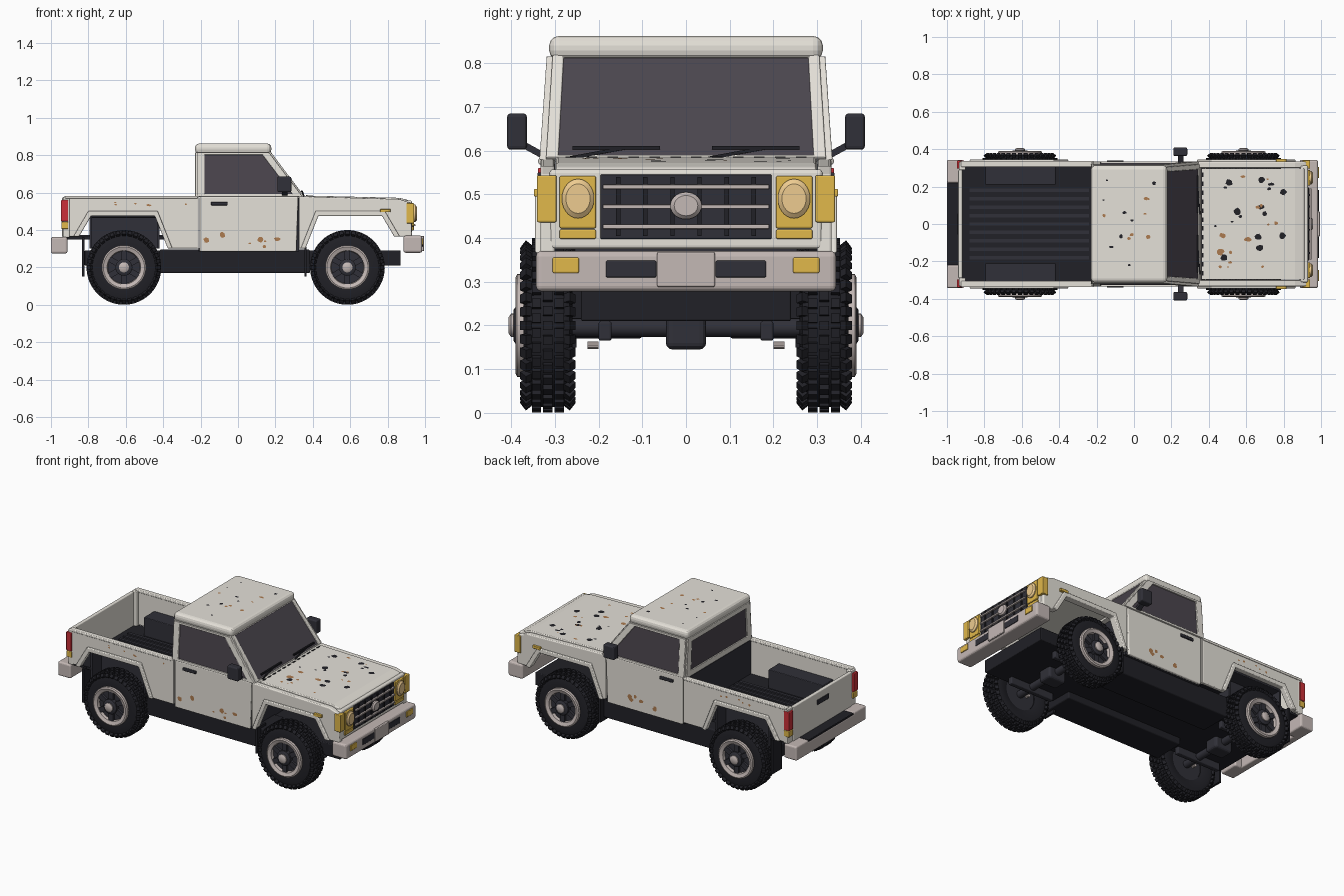
import bpy, bmesh, math, random
from mathutils import Matrix, Vector

if "Cube" in bpy.data.objects:
    bpy.data.objects.remove(bpy.data.objects["Cube"])

random.seed(4)

def material(name, r, g, b):
    m = bpy.data.materials.new(name)
    m.diffuse_color = (r, g, b, 1)
    m.use_nodes = True
    m.node_tree.nodes["Principled BSDF"].inputs["Base Color"].default_value = m.diffuse_color
    return m

PAINT = material("cream_paint", .78, .75, .69)
DARK = material("dark_trim", .03, .03, .04)
BLACK = material("rubber", .015, .015, .02)
GLASS = material("tinted_glass", .07, .06, .075)
METAL = material("dull_metal", .55, .48, .46)
AMBER = material("amber", .75, .48, .07)
LENS = material("lens", .85, .6, .28)
RED = material("red_lens", .6, .03, .04)
RUST = material("rust", .42, .2, .08)

def mesh(name, verts, faces, mat, thick=0, bevel=0, mirror=False, smooth=False, loc=(0, 0, 0)):
    me = bpy.data.meshes.new(name)
    me.from_pydata([tuple(v) for v in verts], [], faces)
    bm = bmesh.new()
    bm.from_mesh(me)
    bmesh.ops.recalc_face_normals(bm, faces=bm.faces)
    bm.to_mesh(me)
    bm.free()
    if smooth:
        for p in me.polygons:
            p.use_smooth = True
        me.set_sharp_from_angle(angle=math.radians(35))
    me.materials.append(mat)
    ob = bpy.data.objects.new(name, me)
    ob.location = loc
    bpy.context.collection.objects.link(ob)
    if thick:
        s = ob.modifiers.new("thickness", 'SOLIDIFY')
        s.thickness, s.offset = thick, 0
    if bevel:
        b = ob.modifiers.new("bevel", 'BEVEL')
        b.width, b.segments = bevel, 3
    if mirror:
        m = ob.modifiers.new("mirror", 'MIRROR')
        m.use_axis = (False, True, False)
        m.use_mirror_merge = False
    return ob

BOX = [(0, 1, 3, 2), (4, 6, 7, 5), (0, 4, 5, 1), (2, 3, 7, 6), (0, 2, 6, 4), (1, 5, 7, 3)]

def box(name, xs, ys, zs, mat, bevel=0, mirror=False):
    return mesh(name, [(x, y, z) for x in xs for y in ys for z in zs], BOX, mat, 0, bevel, mirror)

def prism(name, pts, y0, y1, mat, bevel=0, mirror=False):
    n = len(pts)
    v = [(x, y, z) for y in (y0, y1) for x, z in pts]
    f = [tuple(range(n)), tuple(range(2 * n - 1, n - 1, -1))]
    f += [(i, (i + 1) % n, n + (i + 1) % n, n + i) for i in range(n)]
    return mesh(name, v, f, mat, 0, bevel, mirror)

def window(name, outer, inner, thick, mirror=False):
    n = len(outer)
    mesh(name + "_frame", outer + inner,
         [(i, (i + 1) % n, n + (i + 1) % n, n + i) for i in range(n)], PAINT, thick, .003, mirror)
    mesh(name + "_glass", inner, [tuple(range(n))], GLASS, .006, 0, mirror)

def lathe(name, prof, mat, loc, closed=True, n=40):
    k = len(prof)
    v = [(r * math.cos(2 * math.pi * i / n), y, r * math.sin(2 * math.pi * i / n)) for i in range(n) for r, y in prof]
    f = [(i * k + j, i * k + (j + 1) % k, (i + 1) % n * k + (j + 1) % k, (i + 1) % n * k + j)
         for i in range(n) for j in range(k if closed else k - 1)]
    if not closed:
        f += [tuple(i * k for i in range(n)), tuple(i * k + k - 1 for i in range(n))]
    return mesh(name, v, f, mat, 0, 0, True, True, loc)

def blocks(name, items, mat, loc):
    """items: (matrix, size) boxes joined in one mesh"""
    v, f = [], []
    for m, s in items:
        b = len(v)
        v += [m @ Vector((x * s[0] / 2, y * s[1] / 2, z * s[2] / 2)) for x in (-1, 1) for y in (-1, 1) for z in (-1, 1)]
        f += [tuple(b + i for i in q) for q in BOX]
    return mesh(name, v, f, mat, 0, 0, True, False, loc)

# wheels with knobby tread
for tag, x in (("rear", -.61), ("front", .585)):
    c = (x, 0, .2)
    lathe(tag + "_tyre", [(.1, .275), (.15, .26), (.177, .266), (.187, .283), (.187, .347),
                          (.177, .364), (.15, .372), (.112, .37)], BLACK, c)
    knobs = []
    for i in range(36):
        for row, (y, r, tilt) in enumerate(((.266, .181, .9), (.29, .191, 0), (.316, .191, 0), (.342, .191, 0), (.366, .181, -.9))):
            a = 2 * math.pi * (i + .5 * (row % 2)) / 36
            m = Matrix.Rotation(a, 4, 'Y') @ Matrix.Translation((0, y, r)) @ Matrix.Rotation(tilt, 4, 'X')
            knobs.append((m, (.021, .021, .017)))
    blocks(tag + "_tread", knobs, BLACK, c)
    lathe(tag + "_rim_ring", [(.118, .362), (.118, .386), (.11, .39), (.09, .382), (.086, .362)], METAL, c)
    lathe(tag + "_wheel_disc", [(.1, .28), (.1, .364)], DARK, c, False)
    blocks(tag + "_spokes", [(Matrix.Rotation(i * math.pi / 3, 4, 'Y') @ Matrix.Translation((0, .37, .062)), (.03, .018, .056))
                             for i in range(6)], DARK, c)
    lathe(tag + "_hub", [(.045, .36), (.045, .388), (.036, .394)], DARK, c, False)
    lathe(tag + "_hub_cap", [(.027, .38), (.027, .4), (.018, .406)], METAL, c, False, 20)
    # axle and suspension
    lathe(tag + "_axle", [(.022, 0), (.022, .3)], DARK, (x, 0, .195), False, 16)
    box(tag + "_differential", (x - .06, x + .06), (-.046, .046), (.145, .25), DARK, .015)
    box(tag + "_spring", (x - .15, x + .15), (.17, .2), (.165, .21), DARK, .006, True)
    lathe(tag + "_spring_bolt", [(.009, .2), (.009, .225)], METAL, (x, 0, .155), False, 10)

# chassis
box("chassis", (-.82, .87), (-.24, .24), (.21, .29), BLACK, .005)
box("side_sill", (-.42, .385), (.1, .3), (.17, .295), BLACK, .008, True)
box("mud_flap_rear", (-.835, -.822), (.25, .34), (.15, .36), BLACK, 0, True)
box("mud_flap_front", (.355, .367), (.25, .335), (.15, .31), BLACK, 0, True)
box("cab_floor", (-.21, .325), (-.315, .315), (.285, .305), DARK)
box("firewall", (.31, .325), (-.31, .31), (.3, .57), DARK)

# fenders, bed sides and wheel arch flares
arch = [(.835, .365), (.77, .475), (.43, .475), (.36, .3)]
lip = [(.865, .365), (.785, .502), (.415, .502), (.335, .3)]
flip = lambda pts: [(-.015 - x, z) for x, z in pts]
prism("front_fender", [(.325, .3), (.325, .58), (.86, .565), (.922, .545), (.93, .365)] + arch, .3, .333, PAINT, .006, True)
prism("bed_side", [(-.215, .3), (-.215, .575), (-.92, .575), (-.925, .365)] + flip(arch), .31, .332, PAINT, .005, True)
prism("front_arch_flare", arch + lip[::-1], .315, .345, PAINT, .005, True)
prism("rear_arch_flare", flip(arch + lip[::-1]), .315, .345, PAINT, .005, True)

# load bed
box("bed_rail", (-.925, -.215), (.305, .338), (.568, .583), PAINT, .005, True)
box("bed_floor", (-.92, -.215), (-.215, .215), (.35, .365), BLACK)
for xs in ((-.92, -.79), (-.42, -.215)):
    box("bed_floor_edge", xs, (.215, .312), (.35, .365), BLACK, 0, True)
for i in range(9):
    y = -.18 + i * .045
    box("bed_rib", (-.88, -.24), (y - .009, y + .009), (.363, .373), DARK)
box("wheel_box_top", (-.795, -.42), (.21, .312), (.465, .48), DARK, .004, True)
box("wheel_box_side", (-.795, -.42), (.21, .222), (.3, .47), DARK, 0, True)
for x in (-.795, -.432):
    box("wheel_box_end", (x, x + .012), (.215, .312), (.3, .47), DARK, 0, True)
box("bed_front_wall", (-.23, -.212), (-.312, .312), (.3, .575), DARK)
box("tailgate", (-.94, -.918), (-.29, .29), (.36, .575), PAINT, .006)
box("tailgate_handle", (-.946, -.938), (-.055, .055), (.5, .53), DARK, .003)
box("bed_corner_post", (-.935, -.9), (.288, .333), (.36, .578), PAINT, .005, True)
box("tail_lamp", (-.946, -.908), (.296, .339), (.445, .56), RED, .004, True)
box("tail_indicator", (-.945, -.908), (.296, .338), (.405, .442), AMBER, .004, True)

# cab
prism("door", [(-.205, .285), (.312, .285), (.322, .578), (-.205, .578)], .312, .33, PAINT, .006, True)
box("cab_rear_pillar", (-.228, -.21), (.29, .328), (.3, .585), PAINT, .003, True)
box("door_handle", (-.145, -.055), (.328, .34), (.532, .55), DARK, .004, True)
side = lambda pts: [(x, .325 - .07 * (z - .58), z) for x, z in pts]
window("side_window", side([(-.22, .578), (-.22, .815), (.165, .815), (.345, .578)]),
       side([(-.178, .592), (-.178, .802), (.13, .802), (.29, .592)]), .02, True)
window("windscreen", [(.345, -.32, .58), (.345, .32, .58), (.168, .305, .815), (.168, -.305, .815)],
       [(.341, -.292, .586), (.341, .292, .586), (.172, .28, .81), (.172, -.28, .81)], .014)
window("rear_window", [(-.22, -.322, .575), (-.22, .322, .575), (-.22, .305, .815), (-.22, -.305, .815)],
       [(-.22, -.275, .61), (-.22, .275, .61), (-.22, .265, .785), (-.22, -.265, .785)], .018)
box("roof", (-.23, .178), (-.313, .313), (.807, .862), PAINT, .022)
for y in (-.16, .16):
    box("wiper_blade", (.336, .345), (y - .1, y + .1), (.602, .61), BLACK)
    mesh("wiper_arm", [(.352, y - .11, .586), (.352, y - .1, .58), (.343, y + .02, .602), (.343, y + .02, .61)],
         [(0, 1, 2, 3)], BLACK, .006)

# mirrors
box("mirror", (.21, .285), (.364, .409), (.602, .685), DARK, .008, True)
mesh("mirror_arm", [(.235, .32, .585), (.265, .32, .585), (.265, .375, .615), (.235, .375, .615)],
     [(0, 1, 2, 3)], DARK, .015, 0, True)

# bonnet and cowl
prism("bonnet", [(.36, .562), (.36, .584), (.86, .572), (.905, .562), (.918, .55), (.9, .54)], -.298, .298, PAINT, .005)
box("cowl", (.32, .358), (-.3, .3), (.555, .58), PAINT, .003)
for i in range(12):
    y = -.264 + i * .048
    box("cowl_vent", (.364, .372), (y - .012, y + .012), (.58, .5865), BLACK)

# nose
box("nose_panel", (.89, .93), (-.312, .312), (.375, .557), PAINT, .008)
box("grille", (.92, .936), (-.196, .196), (.398, .545), DARK, .003)
for i in range(6):
    y = -.155 + i * .062
    box("grille_slat", (.934, .942), (y - .005, y + .005), (.405, .54), BLACK)
for z in (.426, .472, .517):
    box("grille_bar", (.936, .948), (-.19, .19), (z - .005, z + .005), METAL, .002)
box("headlamp_bezel", (.92, .942), (.206, .289), (.422, .542), AMBER, .004, True)
box("lower_indicator", (.92, .94), (.206, .289), (.398, .419), AMBER, .003, True)
box("corner_lamp", (.9, .942), (.296, .341), (.436, .543), AMBER, .004, True)
box("side_marker", (.76, .815), (.33, .348), (.495, .512), AMBER, .003, True)

def oval(name, y, z, ry, rz, x0, x1, mat, mirror):
    n = 28
    v = [(x, y + s * ry * math.cos(i * 2 * math.pi / n), z + s * rz * math.sin(i * 2 * math.pi / n))
         for x, s in ((x0, 1), ((x0 + x1) / 2, 1), (x1, .75)) for i in range(n)]
    f = [(k * n + i, k * n + (i + 1) % n, (k + 1) * n + (i + 1) % n, (k + 1) * n + i) for k in (0, 1) for i in range(n)]
    mesh(name, v, f + [tuple(range(n)), tuple(range(2 * n, 3 * n))], mat, 0, 0, mirror, True)

oval("headlamp", .247, .49, .037, .045, .94, .956, LENS, True)
oval("grille_badge", 0, .474, .036, .031, .94, .956, METAL, False)

# bumpers
box("front_bumper", (.885, .985), (-.343, .343), (.278, .37), METAL, .012)
box("front_plate", (.98, .995), (-.066, .066), (.288, .368), METAL, .004)
box("bumper_slot", (.98, .988), (.068, .183), (.31, .348), DARK, .003, True)
box("bumper_indicator", (.98, .99), (.245, .305), (.32, .355), AMBER, .003, True)
box("rear_bumper", (-1, -.955), (-.342, .342), (.275, .352), METAL, .008)
box("rear_bumper_end", (-1, -.912), (.22, .343), (.275, .362), METAL, .01, True)
box("rear_step", (-.998, -.925), (-.22, .22), (.335, .36), BLACK, .003)

# rust and chipped spots
def spots(name, n, mat, place, us, vs, big):
    v, f = [], []
    for _ in range(n):
        u, w = random.uniform(*us), random.uniform(*vs)
        r, q = random.uniform(.006, big), random.uniform(.5, 1)
        f.append(tuple(range(len(v), len(v) + 9)))
        for i in range(9):
            a, s = i * math.tau / 9, r * random.uniform(.75, 1.1)
            v.append(place(u + s * math.cos(a), w + s * q * math.sin(a)))
    mesh(name, v, f, mat)

on_bonnet = lambda x, y: (x, y, .5848 - .024 * (x - .36))
on_roof = lambda x, y: (x, y, .8626)
for mat, n in ((RUST, 14), (BLACK, 16)):
    spots("bonnet_spots", n, mat, on_bonnet, (.42, .82), (-.26, .26), .022)
    spots("roof_spots", n // 2, mat, on_roof, (-.17, .12), (-.24, .24), .014)
for s in (-1, 1):
    spots("door_rust", 7, RUST, lambda x, z: (x, s * .3308, z), (-.17, .26), (.31, .38), .018)
    spots("bed_rust", 6, RUST, lambda x, z: (x, s * .3328, z), (-.85, -.26), (.53, .55), .009)
